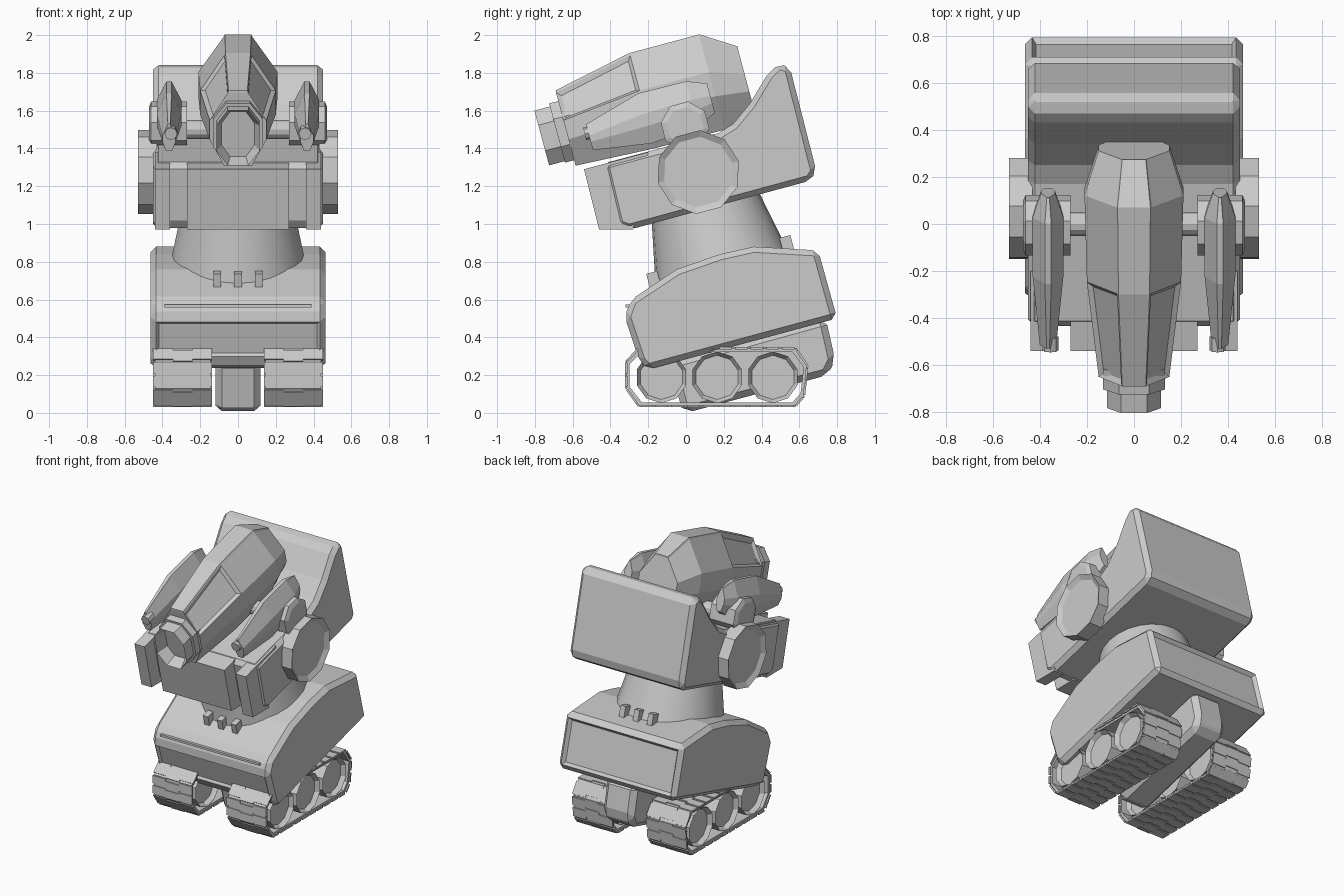
import bpy, bmesh, math
from mathutils import Matrix, Vector

if "Cube" in bpy.data.objects:
    bpy.data.objects.remove(bpy.data.objects["Cube"])

GREY = (0.6, 0.6, 0.6, 1)
metal = bpy.data.materials.new("light_grey_metal")
metal.use_nodes = True
metal.diffuse_color = GREY
metal.node_tree.nodes["Principled BSDF"].inputs["Base Color"].default_value = GREY

PITCH = math.radians(15)
TILT = Matrix.Rotation(PITCH, 4, "X")
GUN_FRAME = Matrix.Translation((0, 0, 1.6)) @ TILT
SIDES = (("left", 1), ("right", -1))


def finish(bm, name, matrix=None):
    if matrix:
        bm.transform(matrix)
    bmesh.ops.recalc_face_normals(bm, faces=bm.faces)
    mesh = bpy.data.meshes.new(name)
    bm.to_mesh(mesh)
    bm.free()
    mesh.materials.append(metal)
    obj = bpy.data.objects.new(name, mesh)
    bpy.context.collection.objects.link(obj)
    return obj


def loft(rings):
    """Skin a list of rings and cap both ends."""
    bm = bmesh.new()
    loops = [[bm.verts.new(p) for p in ring] for ring in rings]
    for a, b in zip(loops, loops[1:]):
        for i in range(len(a)):
            j = (i + 1) % len(a)
            bm.faces.new((a[i], a[j], b[j], b[i]))
    bm.faces.new(loops[0])
    bm.faces.new(loops[-1])
    bmesh.ops.recalc_face_normals(bm, faces=bm.faces)
    return bm


def inset_facing(bm, direction, width, depth):
    """Inset the largest face that looks along direction."""
    d = Vector(direction).normalized()
    bm.normal_update()
    faces = [f for f in bm.faces if f.normal.dot(d) > 0.9]
    face = max(faces, key=lambda f: f.calc_area())
    bmesh.ops.inset_individual(bm, faces=[face], thickness=width, depth=depth)


def prism(name, profile, x0, x1, bevel=0, insets=()):
    """Extrude a (y, z) profile from x0 to x1."""
    bm = loft([[(x, y, z) for y, z in profile] for x in (x0, x1)])
    if bevel:
        edges = [e for e in bm.edges if e.calc_face_angle_signed() > 0.5]
        bmesh.ops.bevel(bm, geom=edges, offset=bevel, segments=1,
                        affect="EDGES", clamp_overlap=True)
    for inset in insets:
        inset_facing(bm, *inset)
    return finish(bm, name)


def disc(name, y, z, r, x0, x1, sides, turn=0.0, insets=()):
    ring = [(y + r * math.cos(turn + math.tau * i / sides),
             z + r * math.sin(turn + math.tau * i / sides)) for i in range(sides)]
    return prism(name, ring, x0, x1, insets=insets)


def box(bm, size, matrix):
    bmesh.ops.create_cube(bm, size=1, matrix=matrix @ Matrix.Diagonal((*size, 1)))


def pod(name, stations, top, x=0.0, panels=False):
    """Eight-sided tapered shell; stations are (position, half width, bottom, top)."""
    rings = []
    for a, w, lo, hi in stations:
        h = hi - lo
        half = [(top * w, hi), (w, lo + .62 * h), (w, lo + .36 * h), (.5 * w, lo)]
        rings.append([(p, a, q) for p, q in half] + [(-p, a, q) for p, q in half[::-1]])
    bm = loft(rings)
    if panels:
        sunk = [f for f in bm.faces if abs(f.calc_center_median().x) > .05
                and f.normal.z > .3 and f.calc_center_median().y < -.3]
        bmesh.ops.inset_individual(bm, faces=sunk, thickness=.03, depth=-.015)
    bm.normal_update()
    spine = [f for f in bm.faces if abs(f.calc_center_median().x) < .01 and f.normal.z > .7]
    bmesh.ops.inset_region(bm, faces=spine, thickness=.006, depth=.012)
    return finish(bm, name, Matrix.Translation((x, 0, 0)) @ GUN_FRAME)


# Lower hull with framed front and back panels
prism("hull", [(-.2, .23), (-.245, .27), (-.325, .51), (-.29, .6), (-.05, .76),
               (.18, .84), (.36, .88), (.7, .86), (.8, .5)], -.463, .463, .03,
      [((0, .97, .25), .025, -.025), ((0, -.95, -.3), .02, -.015)])
bm = bmesh.new()
box(bm, (.78, .02, .015), Matrix.Translation((0, -.31, .565)))
finish(bm, "hull_front_trim")

# Central keel between the tracks
prism("keel", [(0, 0), (.75, .2), (.79, .28), (.74, .5), (-.09, .27), (-.025, .03)],
      -.12, .12, .035)

# Neck with small pegs in front and behind
bm = bmesh.new()
bmesh.ops.create_cone(bm, cap_ends=True, segments=24, radius1=.365, radius2=.275,
                      depth=.44, matrix=Matrix.Translation((0, .135, .97)) @ TILT)
neck = finish(bm, "neck")
for poly in neck.data.polygons:
    poly.use_smooth = len(poly.vertices) == 4
bm = bmesh.new()
for x in (-.11, 0, .11):
    for y, z in ((-.17, .7), (.535, .89)):
        box(bm, (.04, .06, .09), Matrix.Translation((x, y, z)) @ TILT)
finish(bm, "neck_pegs")

# Upper body: open tray in front and tall back wall
prism("upper_body", [(-.44, 1.32), (-.36, .99), (-.3, .97), (.66, 1.23), (.69, 1.28),
                     (.55, 1.83), (.49, 1.85), (.43, 1.79), (.34, 1.64), (.25, 1.53),
                     (.17, 1.48), (.05, 1.45)], -.45, .45, .03)
front = [(-.54, 1.29), (-.46, .97), (-.28, .97), (-.2, 1.38)]
prism("front_plate", front, -.27, .27)

for side, s in SIDES:
    prism(side + "_front_corner", front, s * .36, s * .44)

    # Round shoulder disc
    disc(side + "_shoulder_disc", .065, 1.275, .222, s * .43, s * .53, 10, PITCH,
         [((s, 0, 0), .035, -.02)])

    # Side gun on its hub and pin
    disc(side + "_gun_hub", -.005, 1.52, .13, s * .27, s * .46, 8, PITCH + math.pi / 8,
         [((s, 0, 0), .03, .012)])
    disc(side + "_gun_pin", 0, 1.5, .05, s * .1, s * .28, 12)
    pod(side + "_side_gun", [(-.53, .035, -.075, .055), (-.22, .065, -.12, .142),
                             (.04, .065, -.1, .138), (.145, .03, -.05, .097)],
        .3, s * .365)
    bm = bmesh.new()
    bmesh.ops.create_cone(bm, cap_ends=True, segments=8, radius1=.034, radius2=.034,
                          depth=.06, matrix=Matrix.Translation((0, -.52, .02))
                          @ Matrix.Rotation(math.pi / 2, 4, "X"))
    finish(bm, side + "_side_barrel", Matrix.Translation((s * .355, 0, 0)) @ GUN_FRAME)

    # Road wheels
    for number, y in enumerate((-.13, .165, .46), 1):
        disc(f"{side}_wheel_{number}", y, .188, .137, s * .15, s * .44, 10, math.pi / 10,
             [((s, 0, 0), .02, -.03), ((-s, 0, 0), .02, -.03)])

    # Track band
    path = [(-.25, .036), (.58, .036), (.625, .09), (.642, .25), (.58, .342),
            (-.25, .342), (-.317, .27), (-.317, .13)]
    cy, cz = .16, .189
    inner = [(cy + (y - cy) * .96, cz + (z - cz) * .87) for y, z in path]
    bm = bmesh.new()
    rows = [[bm.verts.new((s * x, y, z)) for y, z in loop]
            for x, loop in ((.145, path), (.44, path), (.44, inner), (.145, inner))]
    for a, b in zip(rows, rows[1:] + rows[:1]):
        for i in range(len(path)):
            j = (i + 1) % len(path)
            bm.faces.new((a[i], a[j], b[j], b[i]))
    finish(bm, side + "_track_band")

    # Staggered track pads laid along the band
    bm = bmesh.new()
    for i, start in enumerate(path):
        p, q = Vector(start), Vector(path[(i + 1) % len(path)])
        run = q - p
        count = max(1, round(run.length / .085))
        pitch = run.length / count
        turn = Matrix.Rotation(math.atan2(run.y, run.x), 4, "X")
        for k in range(count):
            for column in range(3):
                shift = .5 + (.2 if column == 1 else -.04)
                c = p + run * min((k + shift) / count, 1 - .4 / count)
                spot = Matrix.Translation((s * (.189 + .104 * column), c.x, c.y))
                box(bm, (.104, pitch * .8, .012), spot @ turn)
    finish(bm, side + "_track_pads")

# Main gun shell
pod("main_gun", [(-.64, .15, -.13, .27), (-.21, .2, -.15, .36),
                 (.17, .21, -.15, .36), (.35, .15, -.12, .245)], .36, panels=True)

# Main gun muzzle with a hollow front
outline = [(.055, .15), (.115, .07), (.115, -.07), (.055, -.15)]
outline += [(-x, z) for x, z in outline[::-1]]
bm = loft([[(x, y, z + .058) for x, z in outline] for y in (-.775, -.55)])
inset_facing(bm, (0, -1, 0), .03, -.08)
finish(bm, "main_muzzle", GUN_FRAME)

# Wider collar behind the muzzle
bm = loft([[(x * 1.15, y, z * 1.08 + .062) for x, z in outline] for y in (-.69, -.6)])
finish(bm, "muzzle_collar", GUN_FRAME)
